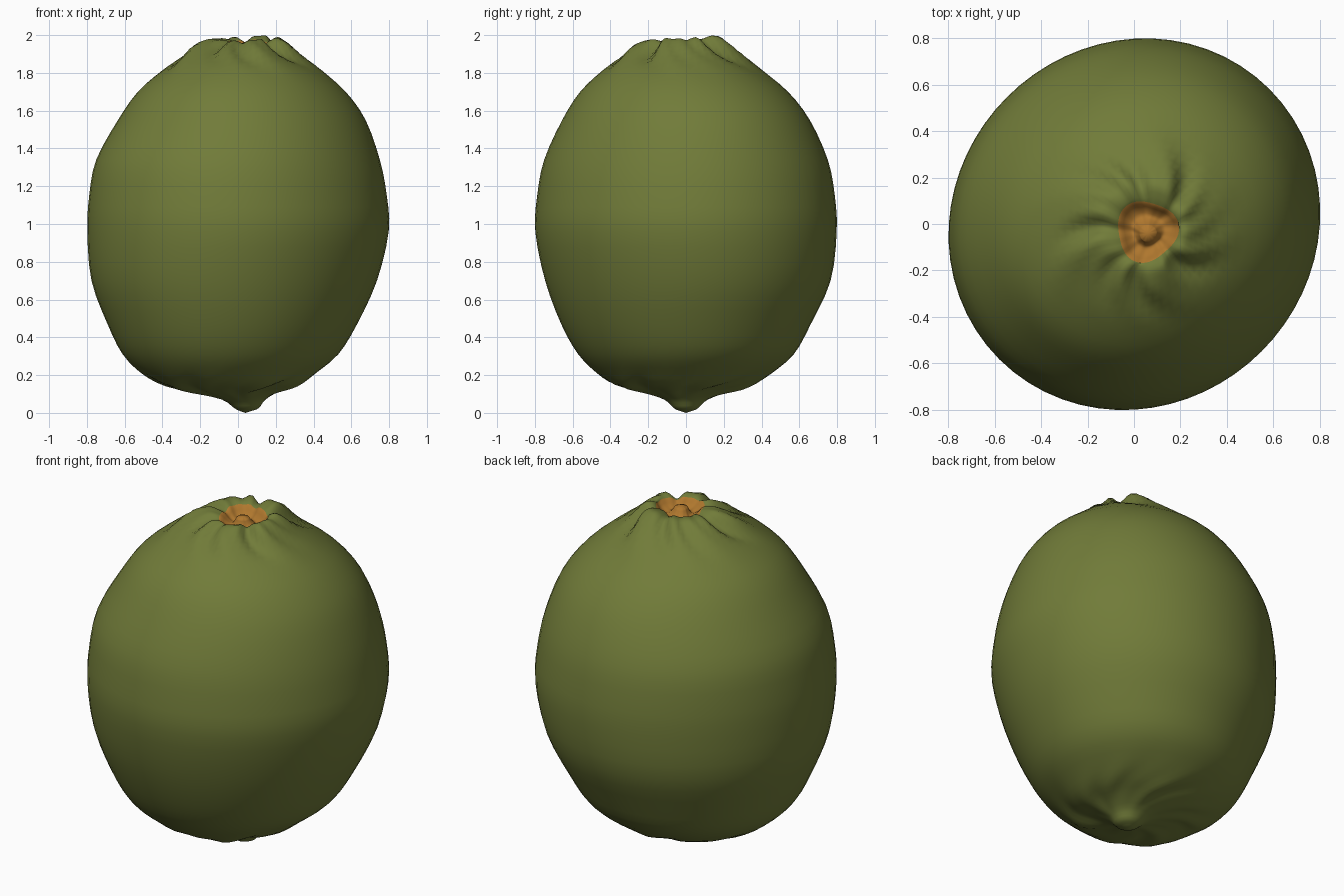
import bpy, bmesh, math
from mathutils import Vector

cube = bpy.data.objects.get("Cube")
if cube:
    bpy.data.objects.remove(cube, do_unlink=True)


def material(name, rgb):
    m = bpy.data.materials.new(name)
    m.use_nodes = True
    m.diffuse_color = (*rgb, 1)
    bsdf = m.node_tree.nodes["Principled BSDF"]
    bsdf.inputs["Base Color"].default_value = (*rgb, 1)
    bsdf.inputs["Roughness"].default_value = 0.7
    return m


green = material("olive green rind", (0.165, 0.2, 0.041))
orange = material("orange stem scar", (0.43, 0.185, 0.027))

# Profile of the rind from bottom tip to crown: height, radius, centre x, centre y
PROFILE = [Vector(p) for p in (
    (0.01, 0.03, 0.04, 0), (0.025, 0.065, 0.045, 0), (0.07, 0.115, 0.03, 0),
    (0.115, 0.24, -0.02, 0), (0.15, 0.36, -0.04, -0.02), (0.21, 0.46, -0.05, -0.01),
    (0.31, 0.57, -0.04, 0), (0.47, 0.66, -0.03, 0), (0.7, 0.755, -0.02, 0.01),
    (0.96, 0.797, 0, 0), (1.15, 0.787, 0, 0), (1.34, 0.75, 0, 0),
    (1.55, 0.655, 0.02, 0), (1.7, 0.55, 0.02, -0.01), (1.81, 0.425, 0.02, -0.02),
    (1.885, 0.32, 0.02, -0.02), (1.945, 0.235, 0.03, -0.02), (1.973, 0.18, 0.04, -0.02),
    (1.965, 0.13, 0.055, -0.03), (1.935, 0.1, 0.06, -0.03), (1.92, 0.07, 0.06, -0.03),
    (1.935, 0.05, 0.06, -0.035), (1.96, 0.035, 0.06, -0.04))]
SEGMENTS = 64
STEPS = 3
SCAR_ROW = (len(PROFILE) - 5) * STEPS


def spline(i, t):
    """Smooth curve through the profile points."""
    a, b, c, d = (PROFILE[min(max(i + k, 0), len(PROFILE) - 1)] for k in (-1, 0, 1, 2))
    return b + 0.5 * t * (c - a + t * (2*a - 5*b + 4*c - d + t * (3*(b - c) + d - a)))


def bump(x, centre, width):
    return math.exp(-((x - centre) / width) ** 2)


def folds(a, r):
    """Uneven radial creases that wander with the radius."""
    a += 0.25 * math.sin(9 * r)
    return (0.5 * math.sin(5*a + 1) + 0.55 * math.sin(8*a + 2.4 + 3*r)
            + 0.4 * math.sin(13*a - 5*r))


def surface(point, angle, row):
    z, r, cx, cy = point
    oval = 1 + 0.03 * math.sin(2 * angle) * min(1, r / 0.6)
    # Puckered crown and gentle creases round the lower tip
    if z > 1.5:
        f = folds(angle, r)
        z += 0.026 * bump(r, 0.25, 0.12) * f
        z += 0.012 * bump(r, 0.2, 0.07) * math.sin(angle + 0.4)
        if row >= SCAR_ROW:
            r *= 1 + 0.1 * math.sin(3 * angle + 1) * bump(r, 0.1, 0.06)
        else:
            r *= 1 + 0.05 * f * bump(r, 0.2, 0.1)
    elif z < 0.4:
        f = folds(angle + 2, r)
        z += 0.012 * bump(r, 0.32, 0.12) * f
    r *= oval
    return (cx + r * math.cos(angle), cy + r * math.sin(angle), min(z, 2.0))


# Rings swept from tip to stem scar
bm = bmesh.new()
rows = [spline(i, k / STEPS) for i in range(len(PROFILE) - 1) for k in range(STEPS)]
rows.append(PROFILE[-1])
rings = [[bm.verts.new(surface(p, math.tau * s / SEGMENTS, n)) for s in range(SEGMENTS)]
         for n, p in enumerate(rows)]
for n, (low, high) in enumerate(zip(rings, rings[1:])):
    for s in range(SEGMENTS):
        t = (s + 1) % SEGMENTS
        face = bm.faces.new((low[s], low[t], high[t], high[s]))
        face.material_index = int(n >= SCAR_ROW)

# Rounded ends: bottom tip and the stem nub
for ring, z, index in ((rings[0], 0, 0), (rings[-1], 1.972, 1)):
    centre = sum((v.co for v in ring), Vector()) / SEGMENTS
    pole = bm.verts.new((centre.x, centre.y, z))
    for s in range(SEGMENTS):
        bm.faces.new((ring[s], ring[(s + 1) % SEGMENTS], pole)).material_index = index

bmesh.ops.recalc_face_normals(bm, faces=bm.faces)
mesh = bpy.data.meshes.new("fruit")
bm.to_mesh(mesh)
bm.free()
mesh.materials.append(green)
mesh.materials.append(orange)
fruit = bpy.data.objects.new("fruit", mesh)
bpy.context.collection.objects.link(fruit)

bpy.context.view_layer.objects.active = fruit
fruit.select_set(True)
bpy.ops.object.shade_smooth_by_angle(angle=math.radians(60))
